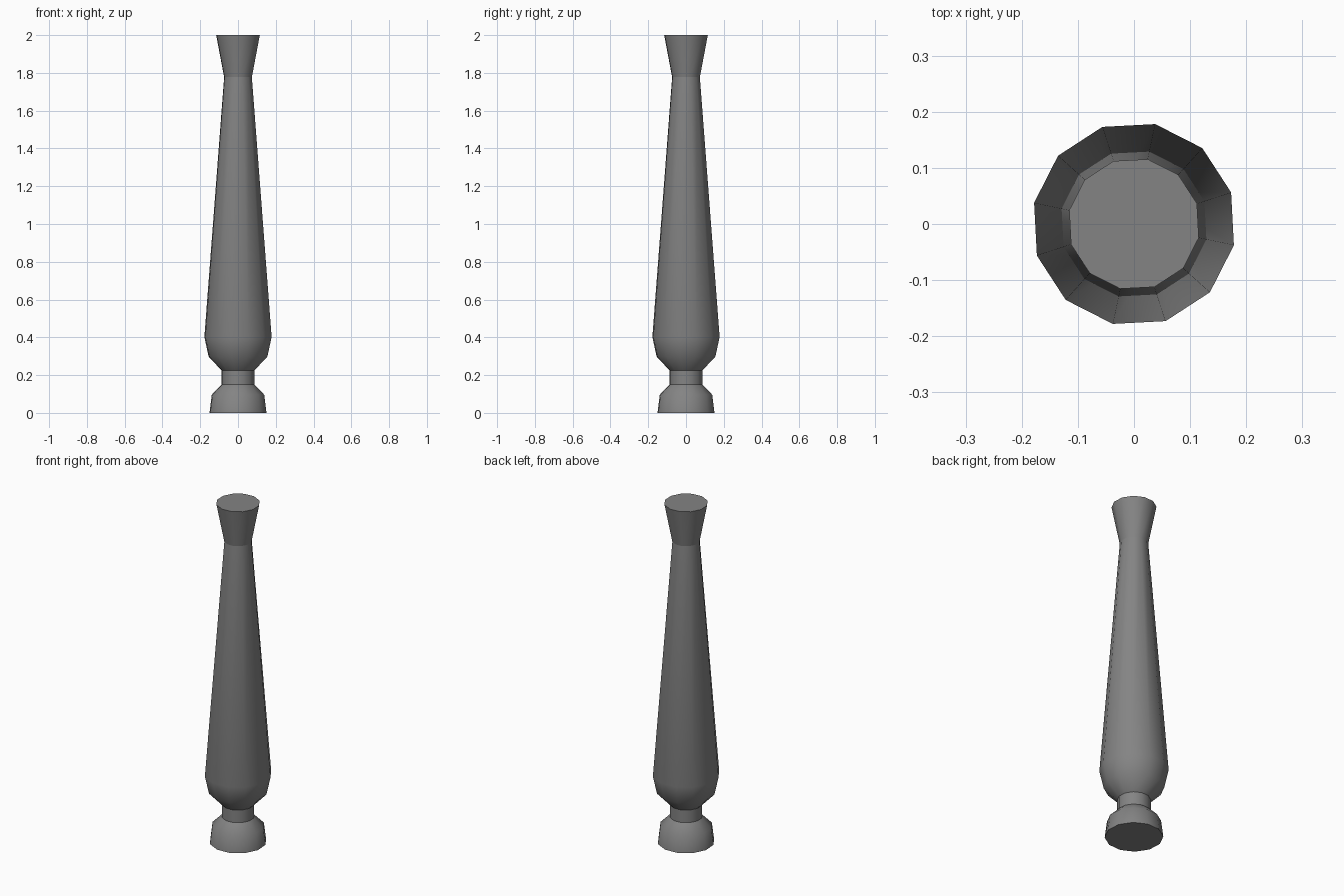
import bpy, bmesh, math

if "Cube" in bpy.data.objects:
    bpy.data.objects.remove(bpy.data.objects["Cube"])

# Turned spindle: 12-sided lathe of a (radius, height) profile
SIDES = 12
OFFSET = math.radians(18)
PROFILE = [(0.154, 0.0), (0.142, 0.096), (0.088, 0.15), (0.088, 0.224),
           (0.159, 0.298), (0.182, 0.402), (0.075, 1.777), (0.118, 2.0)]

bm = bmesh.new()
rings = []
for r, z in PROFILE:
    rings.append([bm.verts.new((r * math.cos(OFFSET + i * math.tau / SIDES),
                                r * math.sin(OFFSET + i * math.tau / SIDES), z))
                  for i in range(SIDES)])

# Side walls
for a, b in zip(rings, rings[1:]):
    for i in range(SIDES):
        j = (i + 1) % SIDES
        bm.faces.new((a[i], a[j], b[j], b[i]))

# Flat bottom and top caps
bm.faces.new(rings[0][::-1])
bm.faces.new(rings[-1])

mesh = bpy.data.meshes.new("turned_spindle")
bm.to_mesh(mesh)
bm.free()
spindle = bpy.data.objects.new("turned_spindle", mesh)
bpy.context.collection.objects.link(spindle)

# Dark grey finish
mat = bpy.data.materials.new("dark_grey")
mat.diffuse_color = (0.23, 0.23, 0.23, 1)
mat.use_nodes = True
mat.node_tree.nodes["Principled BSDF"].inputs["Base Color"].default_value = mat.diffuse_color
mesh.materials.append(mat)

# Smooth round the sides, sharp at the caps and neck
bpy.context.view_layer.objects.active = spindle
spindle.select_set(True)
bpy.ops.object.shade_smooth_by_angle(angle=math.radians(41))

# Crisp crease where the top flare meets the shaft
for e in mesh.edges:
    if all(abs(mesh.vertices[v].co.z - 1.777) < 0.001 for v in e.vertices):
        e.use_edge_sharp = True
